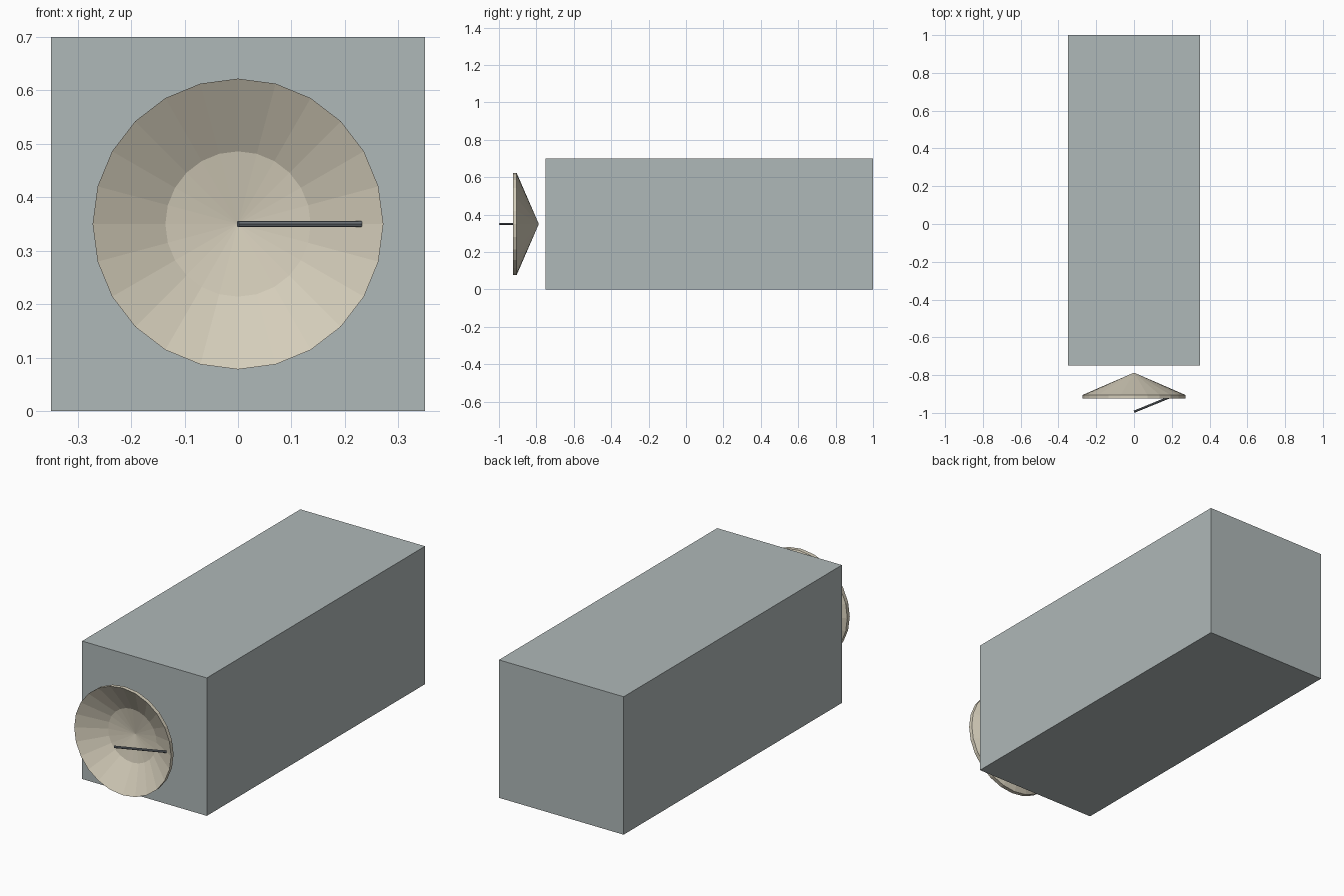
import bpy
import bmesh
import math
from mathutils import Vector

old = bpy.data.objects.get("Cube")
if old:
    bpy.data.objects.remove(old, do_unlink=True)


def material(name, rgb):
    m = bpy.data.materials.new(name)
    m.use_nodes = True
    color = (*rgb, 1)
    m.diffuse_color = color
    m.node_tree.nodes["Principled BSDF"].inputs["Base Color"].default_value = color
    return m


def finish(bm, name, mat):
    bmesh.ops.recalc_face_normals(bm, faces=bm.faces)
    mesh = bpy.data.meshes.new(name)
    bm.to_mesh(mesh)
    bm.free()
    mesh.materials.append(mat)
    obj = bpy.data.objects.new(name, mesh)
    bpy.context.collection.objects.link(obj)
    return obj


grey = material("blue grey", (0.43, 0.48, 0.48))
cream = material("warm cream", (0.66, 0.61, 0.49))
steel = material("dark steel", (0.16, 0.18, 0.20))
MID = 0.35       # height of the dish axis
RADIUS = 0.272   # dish radius
SIDES = 24

# Box body
bm = bmesh.new()
bmesh.ops.create_cube(bm, size=1)
bmesh.ops.scale(bm, vec=(0.7, 1.75, 0.7), verts=bm.verts)
bmesh.ops.translate(bm, vec=(0, 0.125, MID), verts=bm.verts)
finish(bm, "body", grey)

# Dish: closed profile (radius, y) turned around the y axis
profile = [(0, -0.823), (RADIUS / 2, -0.847), (RADIUS, -0.925),
           (RADIUS, -0.905), (0, -0.787)]
bm = bmesh.new()
verts = [bm.verts.new((r, y, MID)) for r, y in profile]
edges = [bm.edges.new(pair) for pair in zip(verts, verts[1:])]
bmesh.ops.spin(bm, geom=verts + edges, cent=(0, 0, MID), axis=(0, 1, 0),
               angle=math.tau, steps=SIDES, use_merge=True)
bmesh.ops.remove_doubles(bm, verts=bm.verts, dist=0.0001)
finish(bm, "dish", cream)

# Feed arm: thin rod from the focus to the dish surface
start, end = Vector((0, -0.994, MID)), Vector((0.23, -0.9, MID))
bm = bmesh.new()
bmesh.ops.create_cone(bm, cap_ends=True, segments=8, radius1=0.006,
                      radius2=0.006, depth=(end - start).length)
arm = finish(bm, "feed_arm", steel)
arm.rotation_euler = (end - start).to_track_quat("Z", "Y").to_euler()
arm.location = (start + end) / 2
